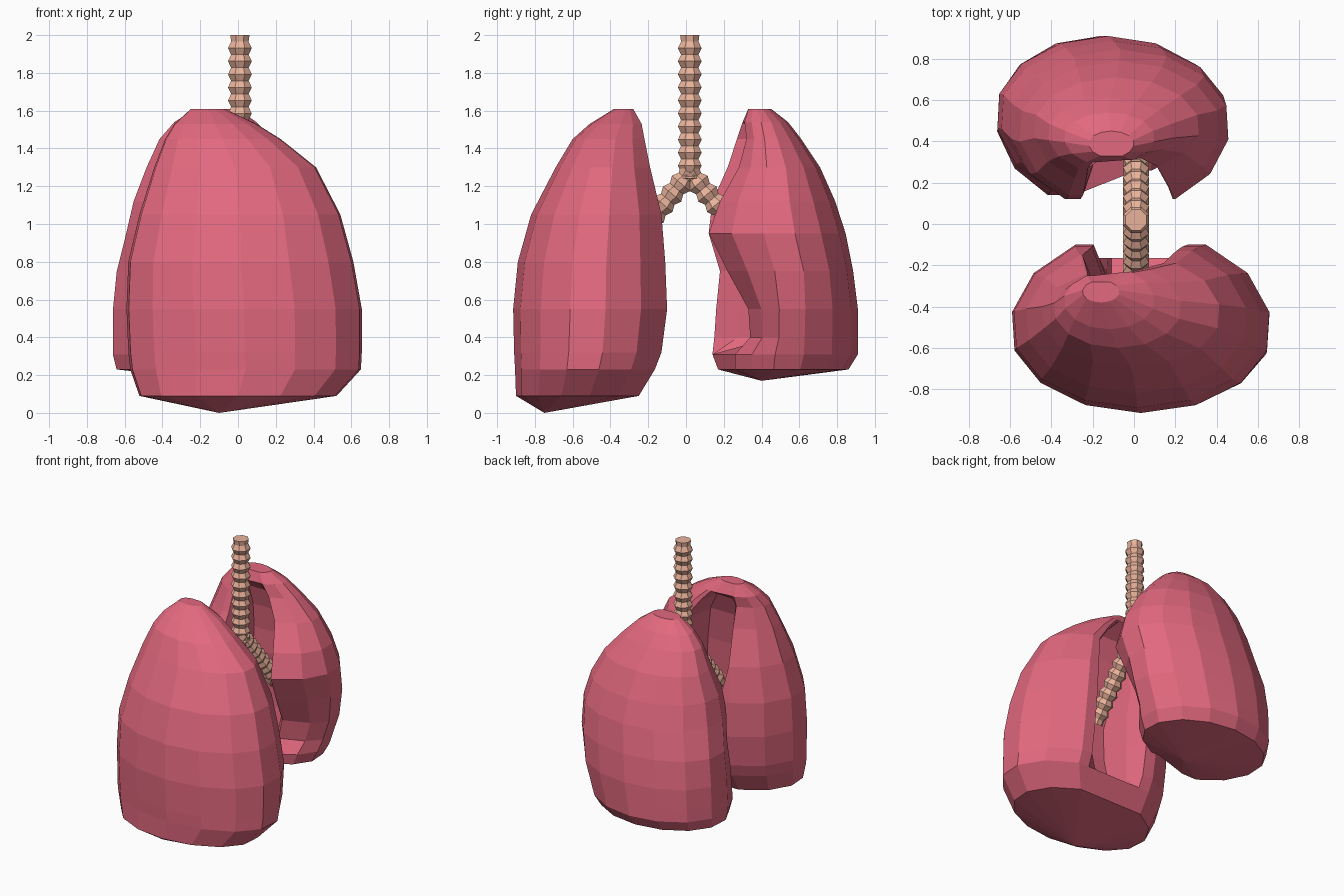
import bpy, bmesh, math
from mathutils import Vector

if "Cube" in bpy.data.objects:
    bpy.data.objects.remove(bpy.data.objects["Cube"])


def material(name, color):
    m = bpy.data.materials.new(name)
    m.diffuse_color = color
    m.use_nodes = True
    m.node_tree.nodes["Principled BSDF"].inputs["Base Color"].default_value = m.diffuse_color
    return m


PINK = material("lung_pink", (0.76, 0.14, 0.21, 1))
TAN = material("airway_tan", (0.82, 0.45, 0.33, 1))


def loft(name, rings, mat, bottom=None):
    bm = bmesh.new()
    loops = [[bm.verts.new(p) for p in r] for r in rings]
    n = len(rings[0])
    for a, b in zip(loops, loops[1:]):
        for i in range(n):
            j = (i + 1) % n
            bm.faces.new((a[i], a[j], b[j], b[i]))
    if bottom:
        tip = bm.verts.new(bottom)
        for i in range(n):
            bm.faces.new((loops[0][(i + 1) % n], loops[0][i], tip))
    else:
        bm.faces.new(loops[0][::-1])
    bm.faces.new(loops[-1])
    bmesh.ops.recalc_face_normals(bm, faces=bm.faces)
    me = bpy.data.meshes.new(name)
    bm.to_mesh(me)
    bm.free()
    me.materials.append(mat)
    ob = bpy.data.objects.new(name, me)
    bpy.context.collection.objects.link(ob)
    return ob


def lung_ring(side, z, x0, x1, yo, yl, yr, floor):
    # Rounded outside from one rim to the other, then the hollow inner side
    cx, w = (x0 + x1) / 2, (x1 - x0) / 2
    cy = (min(yl, yr) + yo) / 2
    pts = []
    for k in range(13):
        t = math.radians(-60 + 25 * k)
        c, s = math.cos(t), math.sin(t)
        rim = yr if c > 0 else yl
        h = yo - cy if s > 0 else (cy - rim) / math.sin(math.radians(60))
        pts.append((cx + w * c, cy + h * s))
    # The hollow opens wider on the right of the back lung, upper left of the front lung
    lu = 0.48 if side < 0 and z > 1 else 0.36
    ru = 0.48 if side > 0 else 0.36
    for u, f in ((-lu, 0), (.09 - lu, .4), (.12 - lu, 1), (ru - .12, 1), (ru - .09, .4), (ru, 0)):
        rim = yl if u < 0 else yr
        y = rim + ((floor or rim) - rim) * f
        pts.append((cx + w * u, y))
    return [(x, side * y, z) for x, y in pts]


# Lung sections: z, x min, x max, outer y, left rim y, right rim y, hollow floor y
front_sections = [
    (0.09, -.53, .53, .90, .25, .25, 0),
    (0.23, -.58, .66, .905, .165, .165, 0),
    (0.32, -.59, .665, .91, .13, .13, .40),
    (0.55, -.60, .665, .915, .10, .10, .46),
    (0.80, -.59, .62, .89, .11, .11, .48),
    (1.05, -.53, .55, .82, .15, .13, .46),
    (1.30, -.45, .42, .69, .24, .19, .42),
    (1.45, -.39, .23, .60, .27, .22, .36),
    (1.53, -.34, .10, .51, .25, .235, 0),
    (1.61, -.25, -.07, .38, .28, .28, 0)]
back_sections = [
    (0.23, -.65, .30, .86, .17, .26, 0),
    (0.31, -.67, .34, .91, .14, .26, 0),
    (0.40, -.67, .37, .91, .15, .34, .46),
    (0.55, -.67, .42, .91, .16, .33, .48),
    (0.75, -.65, .45, .885, .18, .22, .48),
    (0.95, -.60, .465, .845, .12, .12, .46),
    (1.12, -.56, .42, .79, .14, .18, .46),
    (1.30, -.49, .32, .71, .22, .28, .44),
    (1.45, -.42, .19, .61, .27, .32, .40),
    (1.54, -.34, .10, .54, .30, .31, 0),
    (1.61, -.22, .00, .45, .33, .33, 0)]
loft("front_lung", [lung_ring(-1, *s) for s in front_sections], PINK, (-.1, -.75, 0))
loft("back_lung", [lung_ring(1, *s) for s in back_sections], PINK, (-.1, .40, .17))


def ridged_tube(name, start, end, ridges):
    # Eight-sided tube alternating between narrow and wide rings
    a, b = Vector(start), Vector(end)
    q = (b - a).to_track_quat('Z', 'X')
    rings = []
    for k in range(2 * ridges + 1):
        r = 0.05 if k % 2 else 0.068
        if k == 2 * ridges:
            r = 0.055
        c = a.lerp(b, k / (2 * ridges))
        rings.append([c + q @ Vector((r * math.cos(t), r * math.sin(t), 0))
                      for t in (math.tau * (i + .5) / 8 for i in range(8))])
    loft(name, rings, TAN)


# Windpipe and its two branches
ridged_tube("windpipe", (.01, .02, 1.24), (.01, .02, 2.0), 11)
ridged_tube("front_bronchus", (.01, .02, 1.27), (.01, -.40, .77), 9)
ridged_tube("back_bronchus", (.01, .02, 1.27), (.01, .44, .77), 9)
